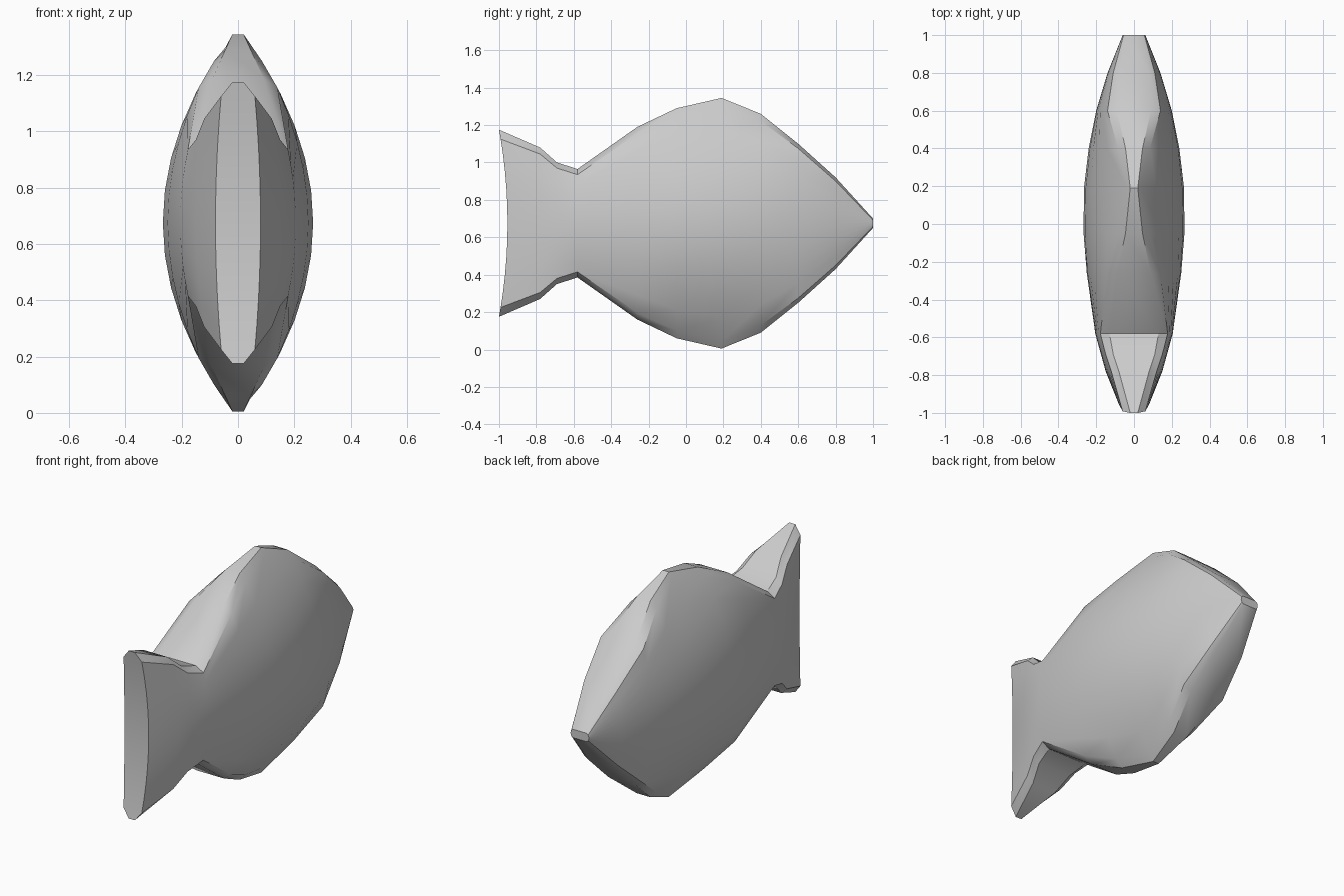
import bpy, bmesh

if "Cube" in bpy.data.objects:
    bpy.data.objects.remove(bpy.data.objects["Cube"])

MID = 0.675      # height of the body's centre line
STEPS = 10       # side panels from lower to upper rim

# y, half height, half width at middle, half width at rim, half width of ridge, rim depth
STATIONS = [
    (-1.0, .5, .08, .06, .02, .05),
    (-.78, .405, .15, .12, .08, .035),
    (-.69, .325, .175, .15, .11, .03),
    (-.58, .29, .205, .178, .13, .03),
    (-.26, .515, .25, .14, .09, .035),
    (-.05, .615, .267, .085, .045, .04),
    (.19, .67, .265, .035, .02, .035),
    (.4, .585, .24, .085, .045, .04),
    (.6, .425, .2, .14, .09, .025),
    (.8, .245, .14, .11, .08, .02),
    (1.0, .025, .06, .055, .045, .008),
]


def section(y, height, wide, rim, ridge, depth):
    """Closed outline: bulging side, bevelled rim, narrow ridge, mirrored."""
    half = [(ridge, -height)]
    for i in range(STEPS + 1):
        u = 2 * i / STEPS - 1
        half.append((rim + (wide - rim) * (1 - u * u), u * (height - depth)))
    half.append((ridge, height))
    outline = half + [(-x, z) for x, z in reversed(half)]
    # the tail's trailing edge is hollowed toward the middle
    hollow = .045 if y == -1 else 0
    return [(x, y + hollow * (1 - (z / height) ** 2), z + MID) for x, z in outline]


# Loft the fish body through its sections
bm = bmesh.new()
rings = [[bm.verts.new(p) for p in section(*s)] for s in STATIONS]
count = len(rings[0])
for a, b in zip(rings, rings[1:]):
    for i in range(count):
        j = (i + 1) % count
        bm.faces.new((a[i], a[j], b[j], b[i]))

# Close tail and nose with strips across the body
for ring in (rings[0], rings[-1]):
    for i in range(count // 2 - 1):
        bm.faces.new((ring[i], ring[i + 1], ring[-2 - i], ring[-1 - i]))
bmesh.ops.recalc_face_normals(bm, faces=bm.faces)

mesh = bpy.data.meshes.new("fish_body")
bm.to_mesh(mesh)
bm.free()
body = bpy.data.objects.new("fish_body", mesh)
bpy.context.collection.objects.link(body)

# Plain grey
grey = bpy.data.materials.new("light_grey")
grey.use_nodes = True
colour = (.6, .6, .6, 1)
grey.diffuse_color = colour
grey.node_tree.nodes["Principled BSDF"].inputs["Base Color"].default_value = colour
mesh.materials.append(grey)

bpy.ops.object.select_all(action='DESELECT')
body.select_set(True)
bpy.context.view_layer.objects.active = body
bpy.ops.object.shade_smooth_by_angle()
